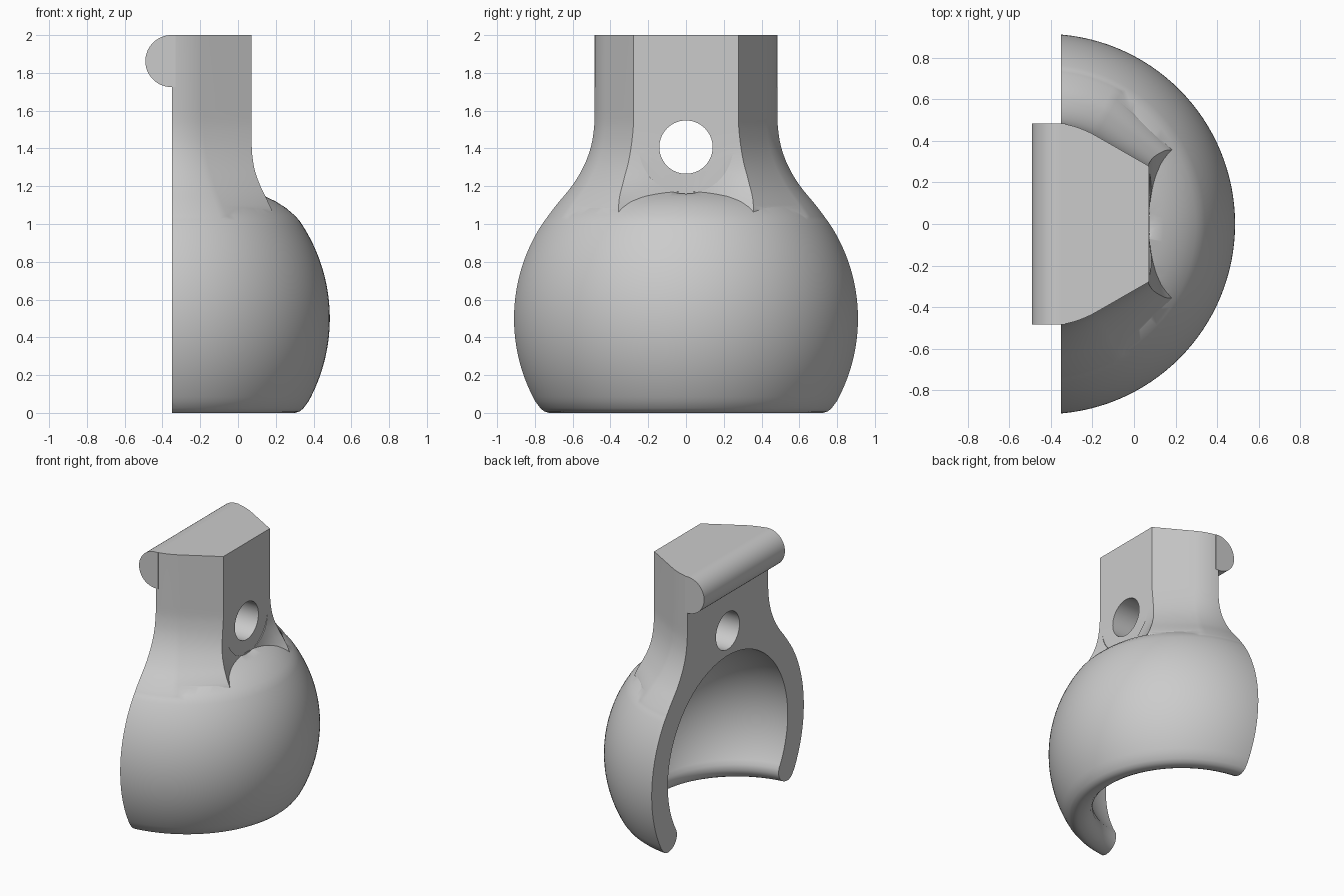
import bpy, bmesh, math
from mathutils import Vector

cube = bpy.data.objects.get("Cube")
if cube:
    bpy.data.objects.remove(cube, do_unlink=True)

AXIS, CUT, MID = -0.428, -0.35, 0.5   # revolve axis x, flat back x, bulb centre z
FLAT = 0.072                          # x of the neck's flat face

grey = bpy.data.materials.new("plain grey")
grey.use_nodes = True
grey.diffuse_color = (0.6, 0.6, 0.6, 1)
grey.node_tree.nodes["Principled BSDF"].inputs["Base Color"].default_value = grey.diffuse_color


def finish(name, bm):
    bmesh.ops.recalc_face_normals(bm, faces=bm.faces)
    mesh = bpy.data.meshes.new(name)
    bm.to_mesh(mesh)
    bm.free()
    mesh.materials.append(grey)
    obj = bpy.data.objects.new(name, mesh)
    bpy.context.collection.objects.link(obj)
    return obj


def revolve(name, profile, steps=128):
    bm = bmesh.new()
    verts = [bm.verts.new((AXIS + r, 0, z)) for r, z in profile]
    edges = [bm.edges.new(pair) for pair in zip(verts, verts[1:])]
    bmesh.ops.spin(bm, geom=verts + edges, cent=(AXIS, 0, 0), axis=(0, 0, 1),
                   angle=math.tau, steps=steps)
    bmesh.ops.remove_doubles(bm, verts=bm.verts, dist=1e-4)
    return finish(name, bm)


def cylinder(name, radius, length, centre, axis):
    bm = bmesh.new()
    bmesh.ops.create_cone(bm, cap_ends=True, segments=96, radius1=radius,
                          radius2=radius, depth=length)
    turn = Vector((0, 0, 1)).rotation_difference(Vector(axis)).to_matrix()
    bmesh.ops.rotate(bm, verts=bm.verts, matrix=turn)
    bmesh.ops.translate(bm, verts=bm.verts, vec=centre)
    return finish(name, bm)


def combine(target, tool, operation):
    mod = target.modifiers.new(operation, 'BOOLEAN')
    mod.operation, mod.object, mod.solver = operation, tool, 'EXACT'
    bpy.context.view_layer.objects.active = target
    bpy.ops.object.modifier_apply(modifier=mod.name)
    bpy.data.objects.remove(tool, do_unlink=True)


def smooth_value(points, z):
    """Smooth curve through (z, value) pairs listed by rising z."""
    last = len(points) - 1
    for i in range(last):
        (z0, a), (z1, b) = points[i], points[i + 1]
        if z <= z1:
            slope = [(points[min(k + 1, last)][1] - points[max(k - 1, 0)][1]) /
                     (points[min(k + 1, last)][0] - points[max(k - 1, 0)][0])
                     for k in (i, i + 1)]
            h, t = z1 - z0, (z - z0) / (z1 - z0)
            return ((1 + 2 * t) * (1 - t) ** 2 * a + t * (1 - t) ** 2 * h * slope[0]
                    + t * t * (3 - 2 * t) * b + t * t * (t - 1) * h * slope[1])
    return points[-1][1]


def ball(radius, z_from, z_to, count):
    zs = [z_from + (z_to - z_from) * i / count for i in range(count + 1)]
    return [(math.sqrt(radius ** 2 - (z - MID) ** 2), z) for z in zs]


# Bulb: outer round body with a softened foot and a flatter crown
bulb = revolve("bulb", [(0, 0), (0.73, 0), (0.755, 0.008), (0.775, 0.025)]
               + ball(0.914, 0.06, 1.02, 38)
               + [(0.725, 1.048), (0.682, 1.085), (0.627, 1.12),
                  (0.57, 1.147), (0.45, 1.19), (0.3, 1.23), (0, 1.26)])

# Neck: rounded sides running tangentially into a flat face, flaring downward
side_radius = [(0.98, 0.77), (1.03, 0.743), (1.06, 0.722), (1.11, 0.683), (1.2, 0.61),
               (1.3, 0.55), (1.4, 0.512), (1.5, 0.494), (1.6, 0.49), (2, 0.49)]
corner_y = [(0.98, 0.355), (1.12, 0.355), (1.22, 0.333), (1.35, 0.3), (1.5, 0.28),
            (1.6, 0.278), (2, 0.278)]
corner_x = [(0.98, 0.2), (1.06, 0.184), (1.14, 0.148), (1.2, 0.119), (1.28, 0.09),
            (1.36, 0.076), (1.44, FLAT), (1.6, FLAT), (2, FLAT)]
bm = bmesh.new()
rings = []
for z in [0.98 + 0.62 * i / 31 for i in range(32)] + [2]:
    r, y, x = (smooth_value(curve, z) for curve in (side_radius, corner_y, corner_x))
    half = []
    for i in range(6):
        t = (i + 1) / 6
        half.append((FLAT + (x - FLAT) * t * t, y * t))
    for i in range(13):
        a = math.radians(60 + 40 * i / 12)
        half.append((AXIS + r * math.cos(a), r * math.sin(a)))
    outline = [(FLAT, 0)] + half + [(px, -py) for px, py in reversed(half)]
    rings.append([bm.verts.new((px, py, z)) for px, py in outline])
for low, high in zip(rings, rings[1:]):
    for i in range(len(low)):
        j = (i + 1) % len(low)
        bm.faces.new((low[i], low[j], high[j], high[i]))
bm.faces.new(rings[0])
bm.faces.new(rings[-1])
combine(bulb, finish("neck", bm), 'UNION')

# Hollow: spherical inside with a rounded lip at the foot
hollow = revolve("hollow", [(0, -0.1), (0.71, -0.1), (0.71, 0), (0.68, 0.006), (0.65, 0.022),
                            (0.625, 0.05), (0.612, 0.085)] + ball(0.722, 0.125, 1.18, 36)
                 + [(0.722 * math.cos(math.radians(a)), MID + 0.722 * math.sin(math.radians(a)))
                    for a in (72, 76, 80, 84, 88)] + [(0, MID + 0.722)])
combine(bulb, hollow, 'DIFFERENCE')

# Flat back
bm = bmesh.new()
bmesh.ops.create_cube(bm, size=4)
bmesh.ops.translate(bm, verts=bm.verts, vec=(CUT - 2, 0, 1))
combine(bulb, finish("back_cutter", bm), 'DIFFERENCE')

# Hook bead: half-round bar along the top of the back
bm = bmesh.new()
section = [(CUT + 0.02, 2), (CUT + 0.02, 1.725)]
for i in range(33):
    a = math.radians(270 - 180 * i / 32)
    section.append((-0.353 + 0.1375 * math.cos(a), 1.8625 + 0.1375 * math.sin(a)))
end = bm.faces.new([bm.verts.new((x, -0.484, z)) for x, z in section])
bar = bmesh.ops.extrude_face_region(bm, geom=[end])["geom"]
bmesh.ops.translate(bm, vec=(0, 0.968, 0),
                    verts=[v for v in bar if isinstance(v, bmesh.types.BMVert)])
combine(bulb, finish("hook_bead", bm), 'UNION')

# Bolt hole and the round seat cleared around it
combine(bulb, cylinder("bolt_hole", 0.141, 2, (0, 0, 1.407), (1, 0, 0)), 'DIFFERENCE')
combine(bulb, cylinder("bolt_seat", 0.25, 0.3, (FLAT + 0.152, 0, 1.41), (1, 0, 0)), 'DIFFERENCE')

bulb.name = "hollow_half_bulb_with_neck"
bpy.ops.object.select_all(action='DESELECT')
bulb.select_set(True)
bpy.context.view_layer.objects.active = bulb
bpy.ops.object.shade_smooth_by_angle(angle=math.radians(28))
